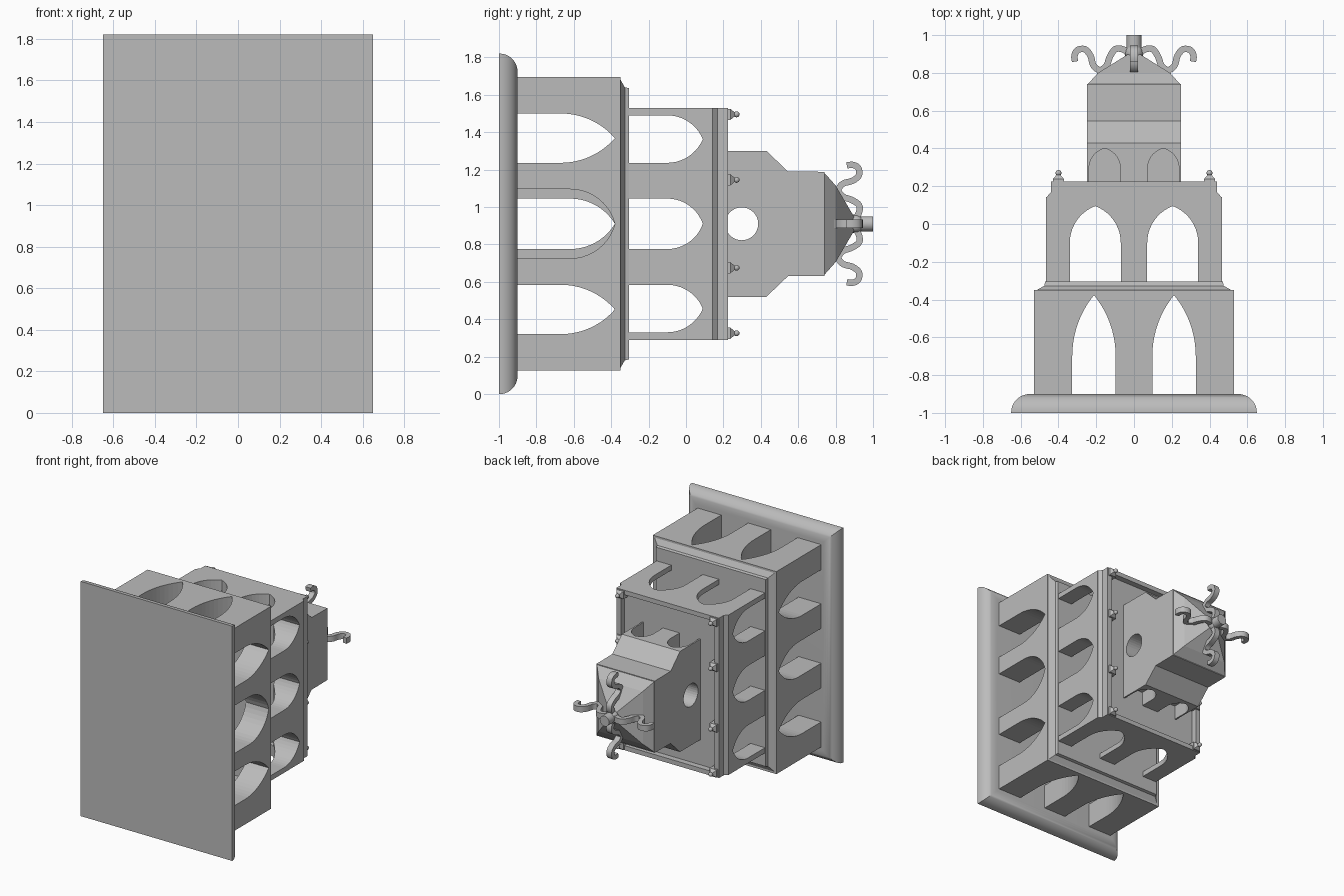
import bpy, bmesh, math
from mathutils import Matrix, Vector

if "Cube" in bpy.data.objects:
    bpy.data.objects.remove(bpy.data.objects["Cube"])

CZ = 0.91  # height of the tower axis, which runs along y
stone = bpy.data.materials.new("grey_stone")
stone.use_nodes = True
stone.diffuse_color = (0.5, 0.5, 0.5, 1)
stone.node_tree.nodes["Principled BSDF"].inputs["Base Color"].default_value = (0.5, 0.5, 0.5, 1)


def finish(bm, name):
    bmesh.ops.recalc_face_normals(bm, faces=bm.faces)
    me = bpy.data.meshes.new(name)
    bm.to_mesh(me)
    bm.free()
    me.materials.append(stone)
    ob = bpy.data.objects.new(name, me)
    bpy.context.collection.objects.link(ob)
    return ob


def activate(ob):
    bpy.ops.object.select_all(action='DESELECT')
    ob.select_set(True)
    bpy.context.view_layer.objects.active = ob


def smooth(ob):
    activate(ob)
    bpy.ops.object.shade_smooth_by_angle(angle=math.radians(35))


def loft(name, rings):
    """Stack rectangles (half width, half depth, y) along the tower axis."""
    bm = bmesh.new()
    loops = [[bm.verts.new((sx * hx, y, CZ + sz * hz))
              for sx, sz in ((-1, -1), (1, -1), (1, 1), (-1, 1))] for hx, hz, y in rings]
    for a, b in zip(loops, loops[1:]):
        for i in range(4):
            j = (i + 1) % 4
            bm.faces.new((a[i], a[j], b[j], b[i]))
    bm.faces.new(loops[0])
    bm.faces.new(loops[-1])
    return finish(bm, name)


def prism(name, outline, axis, a, b):
    """Extrude an outline of (offset, y) points across the tower along x or z."""
    def place(u, y, t):
        return (t, y, CZ + u) if axis == 'X' else (u, y, CZ + t)
    bm = bmesh.new()
    lo = [bm.verts.new(place(u, y, a)) for u, y in outline]
    hi = [bm.verts.new(place(u, y, b)) for u, y in outline]
    for i in range(len(lo)):
        j = (i + 1) % len(lo)
        bm.faces.new((lo[i], lo[j], hi[j], hi[i]))
    bm.faces.new(lo)
    bm.faces.new(hi)
    return finish(bm, name)


def arch(c, w, base, spring, apex, steps=10):
    """Pointed arch outline."""
    h = apex - spring
    r = (w * w + h * h) / (2 * w)
    top = math.asin(min(1, h / r))
    side = [(w - r + r * math.cos(top * i / steps), spring + r * math.sin(top * i / steps))
            for i in range(steps)]
    right = [(c + u, y) for u, y in side]
    left = [(c - u, y) for u, y in reversed(side)]
    return [(c + w, base)] + right + [(c, apex)] + left + [(c - w, base)]


def cut(ob, cutters):
    activate(ob)
    for c in cutters:
        mod = ob.modifiers.new("cut", 'BOOLEAN')
        mod.operation = 'DIFFERENCE'
        mod.solver = 'EXACT'
        mod.object = c
        bpy.ops.object.modifier_apply(modifier=mod.name)
        bpy.data.objects.remove(c)


# Base plinth with a quarter-round edge
base = [(0.65, 0.91, -1)]
for i in range(11):
    t = math.pi / 2 * i / 10
    base.append((0.55 + 0.1 * math.cos(t), 0.81 + 0.1 * math.cos(t), -0.995 + 0.095 * math.sin(t)))
smooth(loft("base_plinth", base))

# Lower arcade: hollow room with pointed arches
lower = loft("lower_arcade", [(0.53, 0.785, -0.9), (0.53, 0.785, -0.35)])
cutters = [loft("room", [(0.335, 0.595, -1), (0.335, 0.595, -0.375)])]
for s in (-1, 1):
    cutters.append(prism("side_arch", arch(s * 0.458, 0.132, -1, -0.67, -0.38), 'X', -1, 1))
    cutters.append(prism("end_arch", arch(s * 0.212, 0.115, -1, -0.7, -0.376), 'Z', -1, 1))
cutters.append(prism("wide_arch", arch(0, 0.185, -1, -0.62, -0.38), 'X', 0, 1))
cutters.append(prism("narrow_arch", arch(0, 0.135, -1, -0.62, -0.38), 'X', -1, 0))
cut(lower, cutters)

# Cornice between the two arcades
loft("lower_cornice", [(0.525, 0.775, -0.355), (0.515, 0.77, -0.35), (0.475, 0.73, -0.327),
                       (0.47, 0.725, -0.305)])

# Upper arcade
upper = loft("upper_arcade", [(0.465, 0.62, -0.306), (0.465, 0.62, 0.142)])
cutters = [loft("room", [(0.26, 0.535, -0.4), (0.26, 0.535, 0.12)]),
           prism("middle_arch", arch(0, 0.135, -0.4, -0.1, 0.09), 'X', -1, 1)]
for s in (-1, 1):
    cutters.append(prism("side_arch", arch(s * 0.453, 0.127, -0.4, -0.1, 0.09), 'X', -1, 1))
    cutters.append(prism("end_arch", arch(s * 0.205, 0.135, -0.4, -0.1, 0.095), 'Z', -1, 1))
cut(upper, cutters)

# Roof terrace with raised rim
loft("terrace_parapet", [(0.465, 0.62, 0.14), (0.44, 0.62, 0.168), (0.44, 0.62, 0.225),
                         (0.4, 0.585, 0.225), (0.4, 0.585, 0.18)])

# Finials along both sides of the terrace
for x in (-0.4, 0.4):
    for d in (-0.585, -0.235, 0.235, 0.585):
        bm = bmesh.new()
        bmesh.ops.create_cube(bm, size=1, matrix=Matrix.Translation((x, 0.2, CZ + d))
                              @ Matrix.Diagonal((0.06, 0.075, 0.06, 1)))
        turn = Matrix.Rotation(-math.pi / 2, 4, 'X')
        bmesh.ops.create_cone(bm, cap_ends=True, segments=4, radius1=0.042, radius2=0.012, depth=0.025,
                              matrix=Matrix.Translation((x, 0.25, CZ + d)) @ turn
                              @ Matrix.Rotation(math.pi / 4, 4, 'Z'))
        bmesh.ops.create_uvsphere(bm, u_segments=12, v_segments=8, radius=0.016,
                                  matrix=Matrix.Translation((x, 0.27, CZ + d)))
        smooth(finish(bm, "terrace_finial"))

# Top chamber with sloped shoulders, round windows and end niches
chamber = loft("top_chamber", [(0.25, 0.39, 0.175), (0.25, 0.39, 0.43), (0.25, 0.28, 0.545),
                               (0.25, 0.278, 0.74)])
ring = [(0.088 * math.cos(math.tau * i / 32), 0.298 + 0.088 * math.sin(math.tau * i / 32))
        for i in range(32)]
cutters = [prism("round_window", ring, 'X', -1, 1)]
for s in (-1, 1):
    for e in (-1, 1):
        cutters.append(prism("niche", arch(s * 0.155, 0.083, 0.1, 0.295, 0.4), 'Z', e * 0.28, e * 0.6))
cut(chamber, cutters)
loft("pyramid_roof", [(0.25, 0.278, 0.735), (0.19, 0.205, 0.8), (0.03, 0.035, 0.9)])

# Crown: ball and post
bm = bmesh.new()
bmesh.ops.create_uvsphere(bm, u_segments=24, v_segments=12, radius=0.05,
                          matrix=Matrix.Translation((0, 0.905, CZ)))
bmesh.ops.create_cone(bm, cap_ends=True, segments=24, radius1=0.04, radius2=0.04, depth=0.07,
                      matrix=Matrix.Translation((0, 0.965, CZ)) @ Matrix.Rotation(math.pi / 2, 4, 'X'))
smooth(finish(bm, "crown_post"))

# Four scrolls springing from the crown
path = [Vector(p) for p in ((0.02, 0.9), (0.06, 0.925), (0.1, 0.925), (0.128, 0.885), (0.145, 0.84),
                            (0.18, 0.815), (0.215, 0.84), (0.23, 0.89), (0.26, 0.925),
                            (0.3, 0.92), (0.315, 0.89), (0.312, 0.86))]
pts = []
for i in range(len(path) - 1):
    p0, p1, p2 = path[max(i - 1, 0)], path[i], path[i + 1]
    p3 = path[min(i + 2, len(path) - 1)]
    for t in (0, 0.25, 0.5, 0.75):
        pts.append(0.5 * (2 * p1 + (p2 - p0) * t + (2 * p0 - 5 * p1 + 4 * p2 - p3) * t ** 2
                          + (3 * p1 - p0 - 3 * p2 + p3) * t ** 3))
pts.append(path[-1])
outer, inner = [], []
for i, p in enumerate(pts):
    d = (pts[min(i + 1, len(pts) - 1)] - pts[max(i - 1, 0)]).normalized()
    n = Vector((-d.y, d.x)) * 0.017
    outer.append(p + n)
    inner.append(p - n)
outline = outer + inner[::-1]
for axis in 'XZ':
    for s in (-1, 1):
        smooth(prism("crown_scroll", [(s * p.x, p.y) for p in outline], axis, -0.022, 0.022))
        foot = [(s * u, y) for u, y in ((0.15, 0.78), (0.2, 0.78), (0.19, 0.81), (0.16, 0.825))]
        prism("scroll_foot", foot, axis, -0.022, 0.022)
